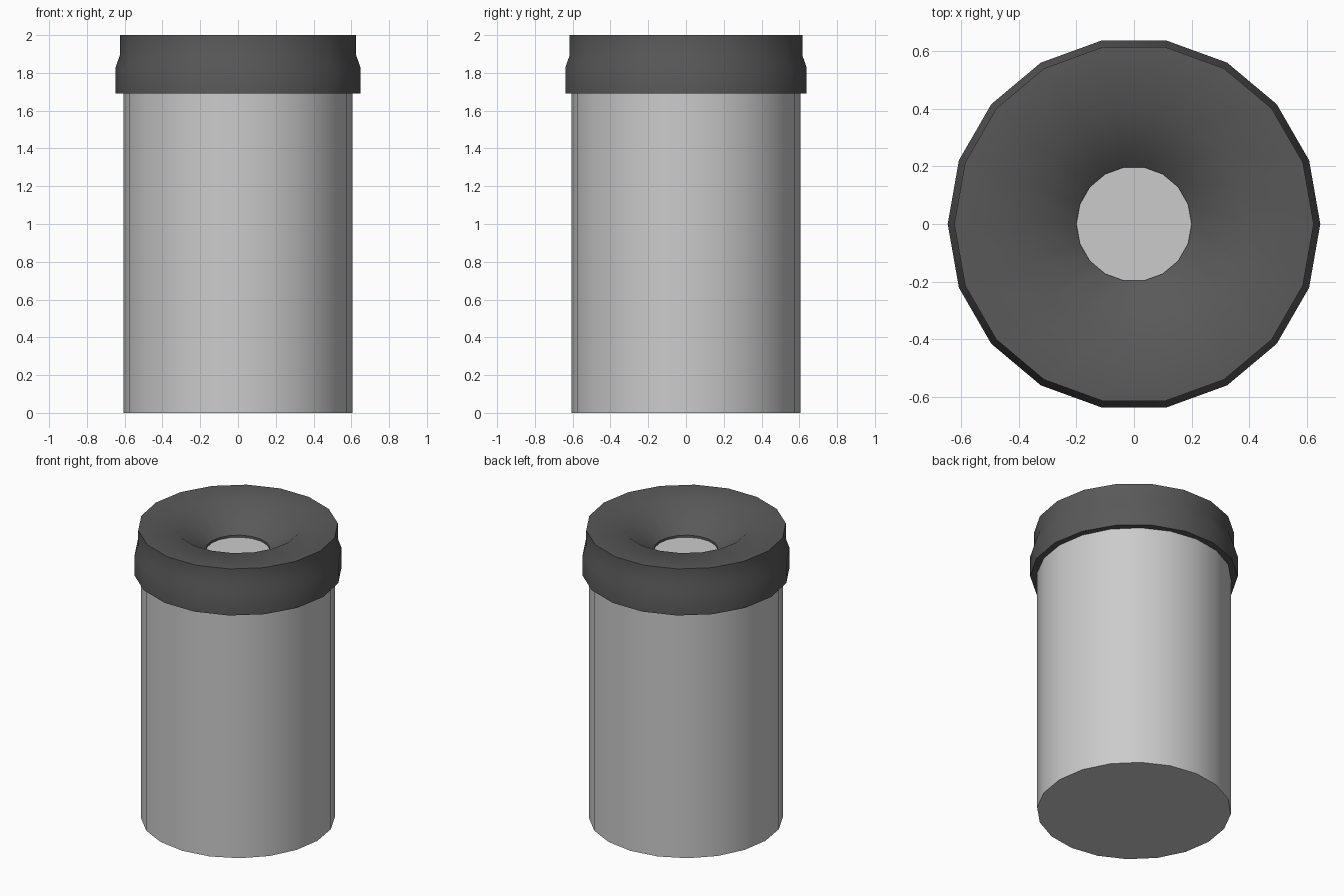
import bpy, bmesh
from math import cos, sin, pi, radians

if "Cube" in bpy.data.objects:
    bpy.data.objects.remove(bpy.data.objects["Cube"])


def lathe(name, profile, sides, color=None):
    """Revolve (radius, z) points about z; zero radius closes to a point."""
    bm = bmesh.new()
    rings = []
    for r, z in profile:
        rings.append([bm.verts.new((r * cos(2 * pi * i / sides), r * sin(2 * pi * i / sides), z))
                      for i in range(sides)])
    for a, b in zip(rings, rings[1:]):
        for i in range(sides):
            j = (i + 1) % sides
            bm.faces.new((a[i], a[j], b[j], b[i]))
    # flat caps for solid shapes
    if profile[0] != profile[-1] and name == "body":
        bm.faces.new(rings[0][::-1])
        bm.faces.new(rings[-1])
    bmesh.ops.remove_doubles(bm, verts=bm.verts, dist=1e-5)
    bmesh.ops.recalc_face_normals(bm, faces=bm.faces)
    mesh = bpy.data.meshes.new(name)
    bm.to_mesh(mesh)
    bm.free()
    obj = bpy.data.objects.new(name, mesh)
    bpy.context.collection.objects.link(obj)
    if color:
        mat = bpy.data.materials.new(name + "_grey")
        mat.diffuse_color = color
        mat.use_nodes = True
        mat.node_tree.nodes["Principled BSDF"].inputs["Base Color"].default_value = mat.diffuse_color
        mesh.materials.append(mat)
    bpy.ops.object.select_all(action='DESELECT')
    obj.select_set(True)
    bpy.context.view_layer.objects.active = obj
    bpy.ops.object.shade_smooth_by_angle(angle=radians(50))
    return obj


# Plain canister
lathe("body", [(0.606, 0), (0.606, 1.835)], 20)

# Dark collar with stepped outside and funnel mouth
lathe("collar", [(0.60, 1.69), (0.648, 1.69), (0.648, 1.83), (0.625, 1.895), (0.625, 2.0),
                 (0.39, 2.0), (0.20, 1.85), (0.20, 1.835)], 18, (0.1, 0.1, 0.1, 1))
